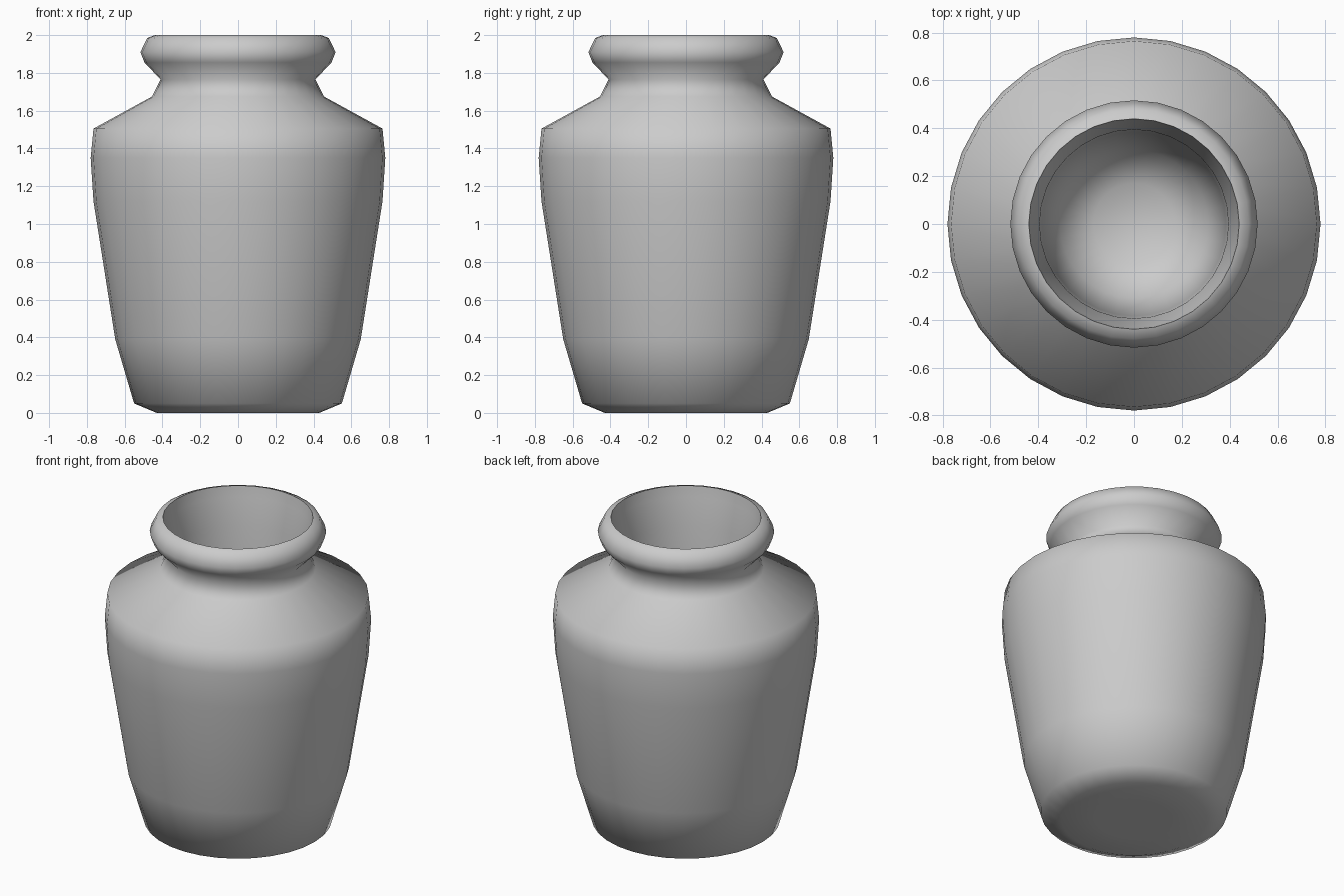
import bpy, bmesh
from math import cos, sin, tau

if "Cube" in bpy.data.objects:
    bpy.data.objects.remove(bpy.data.objects["Cube"])

SIDES = 32

# Profile (radius, height): underside, body, shoulder, neck, rolled lip, inner wall, floor
PROFILE = [
    (0.22, 0.0), (0.43, 0.0), (0.55, 0.05), (0.65, 0.39), (0.765, 1.12),
    (0.78, 1.35), (0.765, 1.505), (0.455, 1.675), (0.41, 1.765),
    (0.495, 1.855), (0.517, 1.91), (0.48, 1.985), (0.44, 2.0),
    (0.43, 1.93), (0.395, 1.76), (0.385, 1.2), (0.37, 0.45),
    (0.31, 0.2), (0.17, 0.1),
]


def lathe(name, profile, sides):
    bm = bmesh.new()
    rings = [[bm.verts.new((r * cos(tau * i / sides), r * sin(tau * i / sides), z))
              for i in range(sides)] for r, z in profile]
    for a, b in zip(rings, rings[1:]):
        for i in range(sides):
            j = (i + 1) % sides
            bm.faces.new((a[i], a[j], b[j], b[i]))
    # Flat discs close the underside and the inner floor
    bm.faces.new(rings[0][::-1])
    bm.faces.new(rings[-1])
    bmesh.ops.recalc_face_normals(bm, faces=bm.faces)
    for f in bm.faces:
        f.smooth = True
    # Crisp edge around the mouth
    mouth = set(rings[12])
    for e in bm.edges:
        if e.verts[0] in mouth and e.verts[1] in mouth:
            e.smooth = False
    mesh = bpy.data.meshes.new(name)
    bm.to_mesh(mesh)
    bm.free()
    obj = bpy.data.objects.new(name, mesh)
    bpy.context.collection.objects.link(obj)
    return obj


# Jar
lathe("jar", PROFILE, SIDES)
